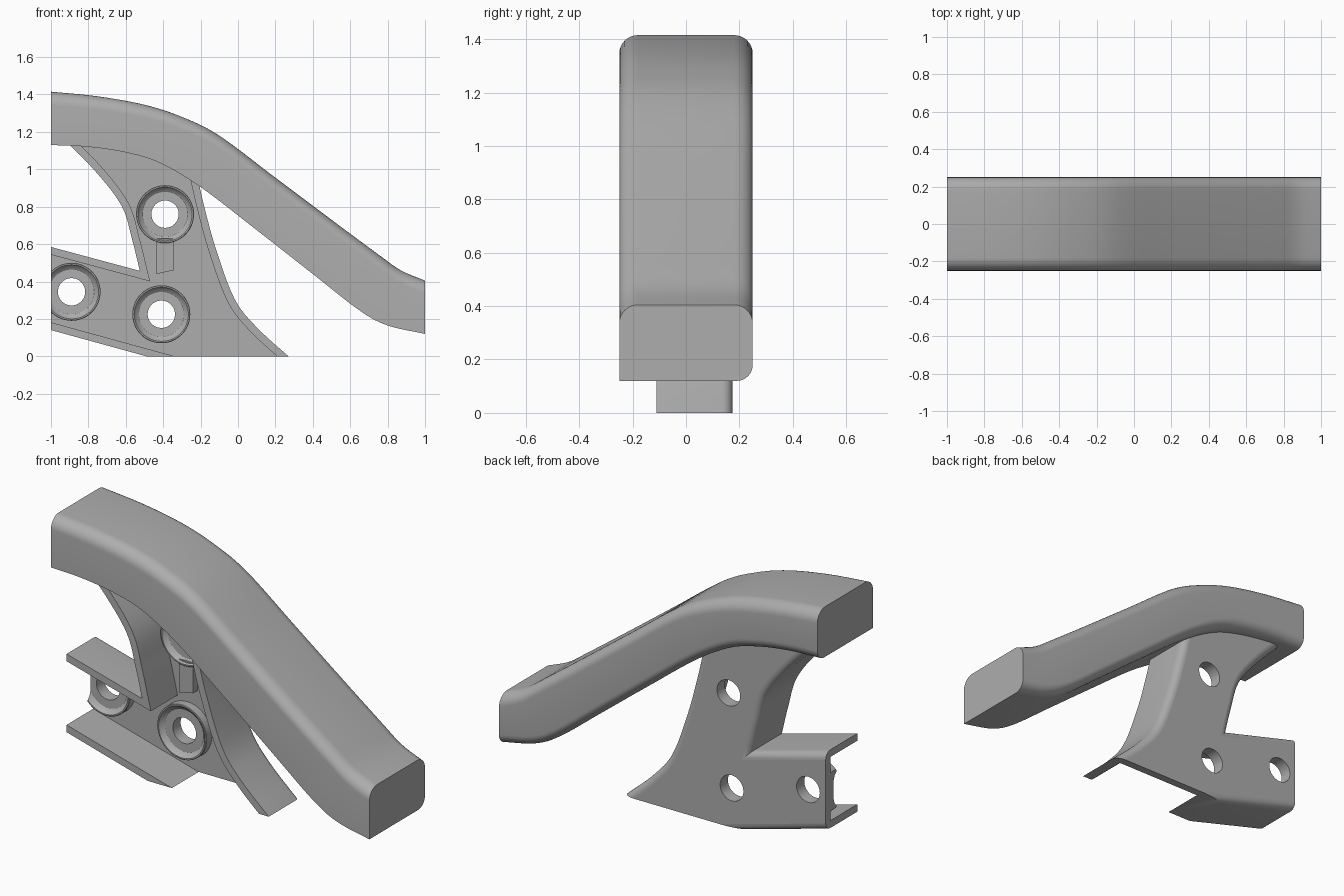
import bpy, bmesh, math
from mathutils import Vector

old = bpy.data.objects.get("Cube")
if old:
    bpy.data.objects.remove(old, do_unlink=True)

grey = bpy.data.materials.new("plain grey")
grey.use_nodes = True
grey.diffuse_color = (0.42, 0.42, 0.42, 1)
grey.node_tree.nodes["Principled BSDF"].inputs["Base Color"].default_value = grey.diffuse_color


def spline(points, steps=6):
    """Smooth curve passing through 2D points."""
    p = [Vector(q) for q in points]
    p = [2 * p[0] - p[1]] + p + [2 * p[-1] - p[-2]]
    out = []
    for a, b, c, d in zip(p, p[1:], p[2:], p[3:]):
        for i in range(steps):
            t = i / steps
            out.append(0.5 * (2 * b + (c - a) * t + (2 * a - 5 * b + 4 * c - d) * t ** 2
                              + (3 * b - a - 3 * c + d) * t ** 3))
    return out + [p[-2]]


def offset(path, dist):
    """Shift a path to its left with mitred corners."""
    out = []
    for i, p in enumerate(path):
        u = (p - path[i - 1]).normalized() if i else None
        v = (path[i + 1] - p).normalized() if i + 1 < len(path) else u
        u = u or v
        n = Vector((-u.y - v.y, u.x + v.x)).normalized()
        out.append(p + n * dist / max(n.dot(Vector((-u.y, u.x))), 0.3))
    return out


def arc(cx, cy, r, start, steps=8):
    angles = [math.radians(start + 90 * i / steps) for i in range(steps + 1)]
    return [(cx + r * math.cos(a), cy + r * math.sin(a)) for a in angles]


def loft(rows, ring=False):
    """Bridge closed sections, as a capped sweep or a full ring."""
    bm = bmesh.new()
    vs = [[bm.verts.new(p) for p in row] for row in rows]
    n = len(vs[0])
    for a, b in zip(vs, vs[1:] + (vs[:1] if ring else [])):
        for k in range(n):
            bm.faces.new((a[k], a[(k + 1) % n], b[(k + 1) % n], b[k]))
    if not ring:
        bm.faces.new(vs[0])
        bm.faces.new(vs[-1])
    return bm


def clip(bm, co, normal):
    cut = bmesh.ops.bisect_plane(bm, geom=bm.verts[:] + bm.edges[:] + bm.faces[:],
                                 plane_co=co, plane_no=normal, clear_outer=True)
    edges = [e for e in cut["geom_cut"] if isinstance(e, bmesh.types.BMEdge)]
    if edges:
        bmesh.ops.edgenet_fill(bm, edges=edges)


def finish(name, bm, trim=True):
    if trim:
        clip(bm, (-1, 0, 0), (-1, 0, 0))
        clip(bm, (0, 0, 0), (0, 0, -1))
    bmesh.ops.recalc_face_normals(bm, faces=bm.faces[:])
    mesh = bpy.data.meshes.new(name)
    bm.to_mesh(mesh)
    bm.free()
    mesh.materials.append(grey)
    ob = bpy.data.objects.new(name, mesh)
    bpy.context.collection.objects.link(ob)
    return ob


def shade(ob):
    bpy.ops.object.select_all(action='DESELECT')
    ob.select_set(True)
    bpy.context.view_layer.objects.active = ob
    bpy.ops.object.shade_smooth_by_angle(angle=math.radians(32))


# Curved rail: rounded on three long edges, sharp along the front bottom
tops = spline([(-1, 1.415), (-.75, 1.39), (-.5, 1.345), (-.3, 1.28), (-.1, 1.18), (.2, .955),
               (.5, .73), (.75, .545), (.87, .46), (1, .405)])
lows = spline([(-1, 1.13), (-.8, 1.12), (-.6, 1.09), (-.42, 1.035), (-.2, .905), (.1, .675),
               (.4, .44), (.65, .245), (.8, .165), (1, .12)])


def height(curve, x):
    for a, b in zip(curve, curve[1:]):
        if x <= b.x:
            return a.y + (b.y - a.y) * (x - a.x) / (b.x - a.x)
    return curve[-1].y


rows = []
for i in range(61):
    x = -1 + i / 30
    t, b = height(tops, x), height(lows, x)
    section = ([(-.25, b)] + arc(.19, b + .06, .06, -90)
               + arc(.18, t - .07, .07, 0) + arc(-.18, t - .07, .07, 90))
    rows.append([(x, y, z) for y, z in section])
shade(finish("rail", loft(rows), trim=False))

# Support outlines, with the material on the left of each path
left_path = spline([(-.96, 1.19), (-.9, 1.13), (-.75, .975), (-.62, .8), (-.565, .62), (-.525, .457)])
left_path.append(Vector((-1.05, .598)))
bottom_path = [Vector((-1.05, .154)), Vector((-.3, -.052))]
right_path = spline([(.33, -.055), (.27, 0), (.1, .155), (-.02, .31), (-.12, .58),
                     (-.18, .8), (-.21, .93), (-.235, 1.05)])
wall, front, back = .04, -.11, .175

# Flanges with a rounded outer back corner
profile = [(wall, front), (0, front)] + [(wall - wall * math.cos(a), back - wall + wall * math.sin(a))
           for a in (math.radians(15 * i) for i in range(7))]
for name, path in (("upper_flange", left_path), ("lower_flange", bottom_path),
                   ("right_flange", right_path)):
    lines = [offset(path, d) for d, y in profile]
    rows = [[(line[i].x, y, line[i].y) for line, (d, y) in zip(lines, profile)]
            for i in range(len(path))]
    shade(finish(name, loft(rows)))

# Back web, joining the flanges
outline = [p for path in (left_path, bottom_path, right_path) for p in offset(path, wall)]
web = finish("back_web", loft([[(p.x, y, p.y) for p in outline] for y in (.13, back)]))

# Bolt holes through the web, each with a raised dished boss
centres = [(-.39, .76), (-.89, .345), (-.41, .225)]
hole = .073


def turned(cx, cz, shape, steps=48):
    return loft([[(cx + r * math.cos(a), y, cz + r * math.sin(a)) for r, y in shape]
                 for a in (math.tau * i / steps for i in range(steps))], ring=True)


for cx, cz in centres:
    bm = bmesh.new()
    circles = [[bm.verts.new((cx + hole * math.cos(math.tau * i / 48), y,
                              cz + hole * math.sin(math.tau * i / 48))) for i in range(48)]
               for y in (0, .3)]
    for i in range(48):
        j = (i + 1) % 48
        bm.faces.new((circles[0][i], circles[0][j], circles[1][j], circles[1][i]))
    for c in circles:
        bm.faces.new(c)
    cutter = finish("hole_cutter", bm, trim=False)
    cutter.hide_render = True
    mod = web.modifiers.new("hole", 'BOOLEAN')
    mod.operation, mod.solver, mod.object = 'DIFFERENCE', 'EXACT', cutter
    bpy.context.view_layer.objects.active = web
    bpy.ops.object.modifier_apply(modifier=mod.name)
    bpy.data.objects.remove(cutter, do_unlink=True)
    boss = turned(cx, cz, [(.155, .15), (.155, .083), (.152, .08), (.145, .08), (.135, .095),
                           (.12, .105), (hole, .105), (hole, .15)])
    shade(finish("bolt_boss", boss))
shade(web)

# Small rib below the top boss
rib = [(-.435, .44), (-.345, .46), (-.345, .63), (-.435, .63)]
finish("rib", loft([[(x, y, z) for x, z in rib] for y in (.09, .15)]))
